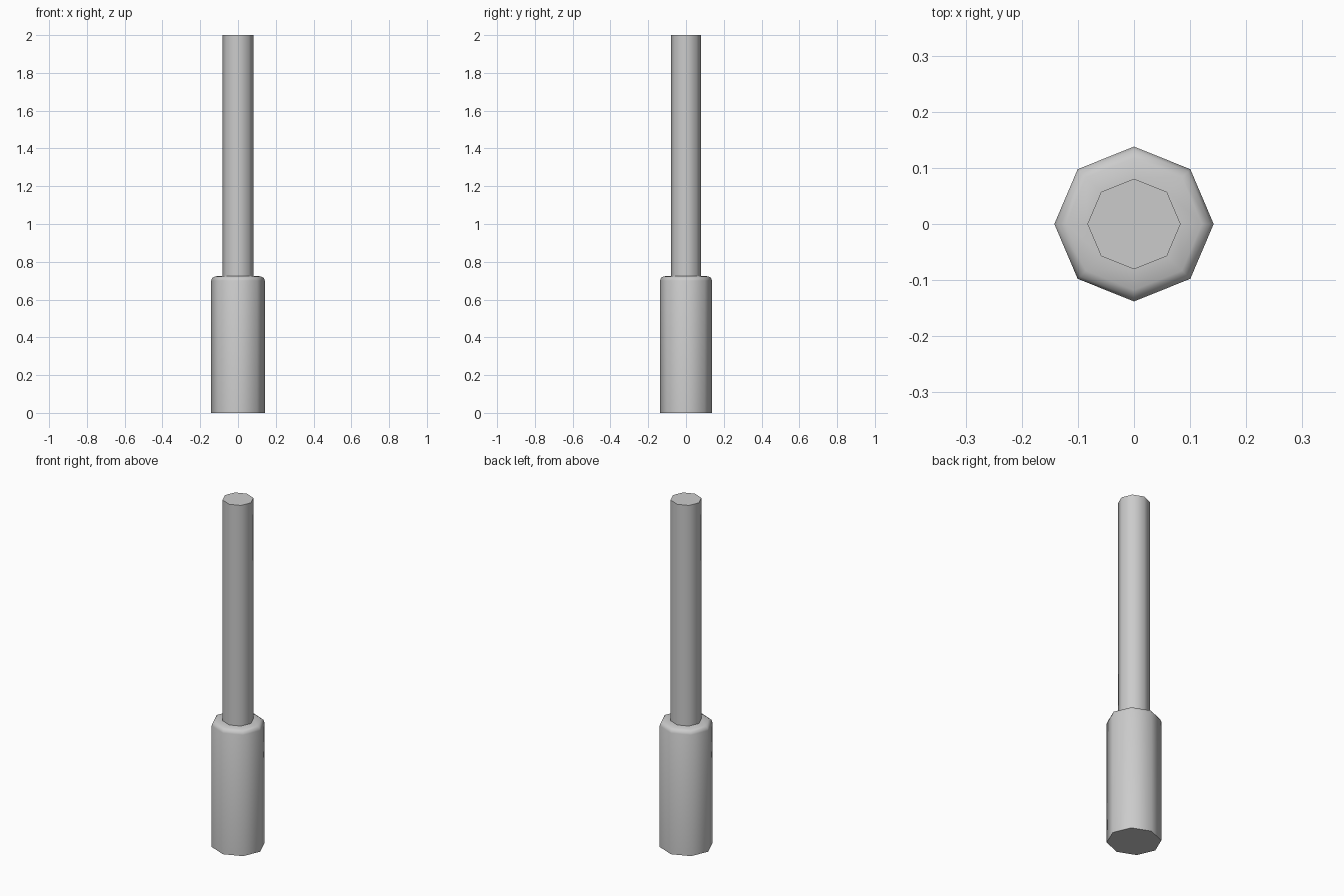
import bpy, bmesh, math

if "Cube" in bpy.data.objects:
    bpy.data.objects.remove(bpy.data.objects["Cube"])

SIDES = 8
Y_SQUASH = 0.972  # cross-section is slightly narrower in y


def lathe(name, profile, cap_bottom=False, cap_top=False):
    """Sweep (radius, z) points around z as an eight-sided smooth-shaded shell."""
    bm = bmesh.new()
    rings = []
    for r, z in profile:
        angles = [2 * math.pi * i / SIDES for i in range(SIDES)]
        rings.append([bm.verts.new((r * math.cos(a), r * Y_SQUASH * math.sin(a), z))
                      for a in angles])
    for low, high in zip(rings, rings[1:]):
        for i in range(SIDES):
            j = (i + 1) % SIDES
            bm.faces.new((low[i], low[j], high[j], high[i]))
    if cap_bottom:
        bm.faces.new(rings[0][::-1])
    if cap_top:
        bm.faces.new(rings[-1])
    mesh = bpy.data.meshes.new(name)
    bm.to_mesh(mesh)
    bm.free()
    obj = bpy.data.objects.new(name, mesh)
    bpy.context.collection.objects.link(obj)
    bpy.ops.object.select_all(action='DESELECT')
    obj.select_set(True)
    bpy.context.view_layer.objects.active = obj
    bpy.ops.object.shade_smooth_by_angle(angle=math.radians(55))
    return obj


# Thick lower sleeve with a rounded shoulder reaching in to the rod
lathe("lower_sleeve",
      [(0.142, 0.0), (0.142, 0.70), (0.136, 0.715), (0.121, 0.723), (0.083, 0.725)],
      cap_bottom=True)

# Slim upper rod
lathe("upper_rod", [(0.083, 0.725), (0.083, 2.0)], cap_top=True)
